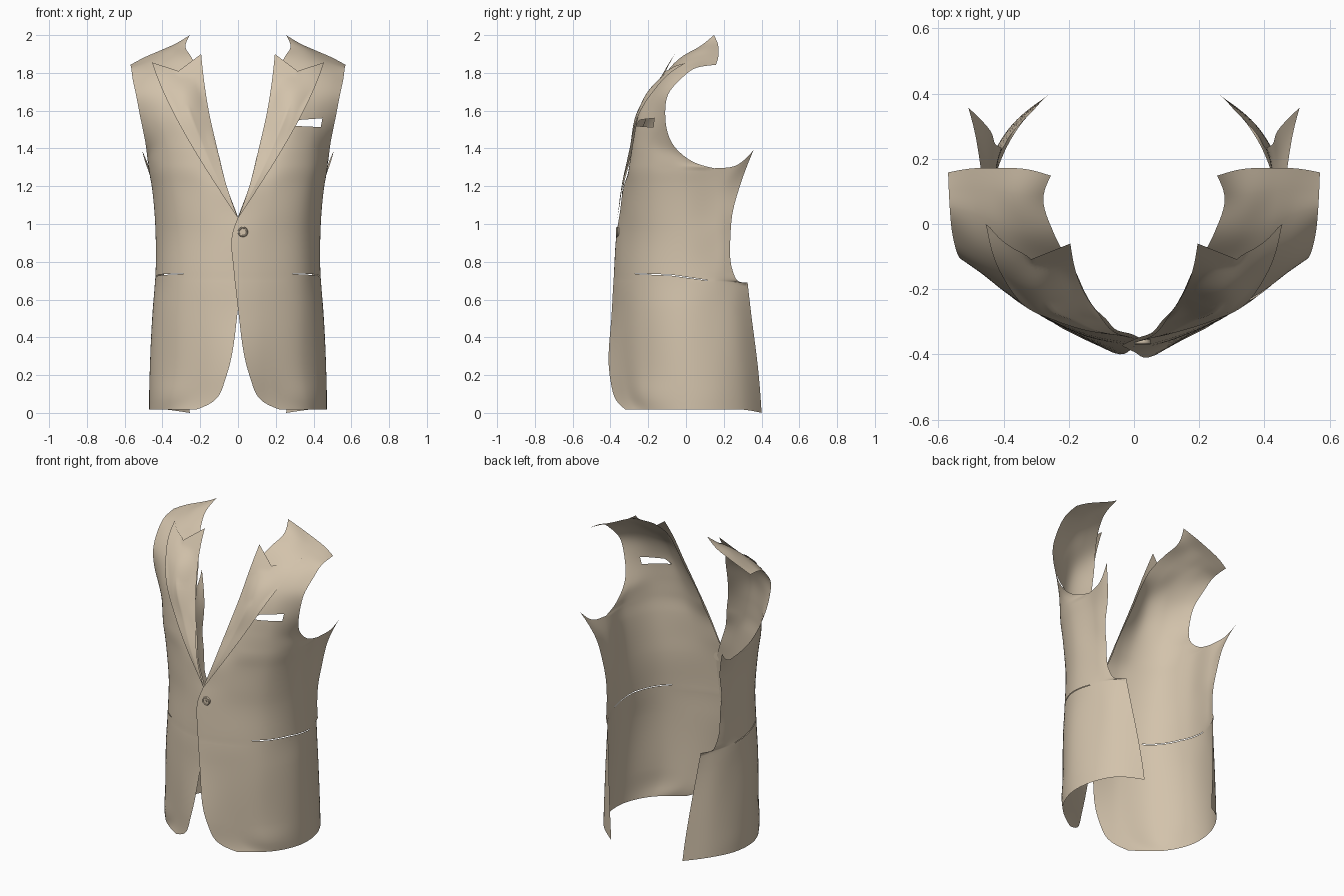
import bpy, bmesh, math
from mathutils import Vector as V
from mathutils.bvhtree import BVHTree

if "Cube" in bpy.data.objects:
    bpy.data.objects.remove(bpy.data.objects["Cube"])

cloth = bpy.data.materials.new("beige cloth")
cloth.diffuse_color = (0.65, 0.545, 0.41, 1)
cloth.use_nodes = True
cloth.node_tree.nodes["Principled BSDF"].inputs["Base Color"].default_value = cloth.diffuse_color


def curve(pts, n):
    """Smooth chord-length spline through pts, n samples per span."""
    h = [max((b - a).length, 1e-5) for a, b in zip(pts, pts[1:])]
    d = [(b - a) / k for a, b, k in zip(pts, pts[1:], h)]
    m = [(d[i] * h[i + 1] + d[i + 1] * h[i]) / (h[i] + h[i + 1]) for i in range(len(d) - 1)]
    m = [1.5 * d[0] - 0.5 * m[0]] + m + [1.5 * d[-1] - 0.5 * m[-1]]
    out = []
    for i, k in enumerate(h):
        for j in range(n):
            t = j / n
            out.append(pts[i] * (2*t**3 - 3*t**2 + 1) + m[i] * k * (t**3 - 2*t**2 + t)
                       + pts[i + 1] * (3*t**2 - 2*t**3) + m[i + 1] * k * (t**3 - t**2))
    return out + [pts[-1].copy()]


def straight(pts, n):
    return [a.lerp(b, j / n) for a, b in zip(pts, pts[1:]) for j in range(n)] + [pts[-1]]


def grid_mesh(rows, s):
    """Quad sheet from rows of points; s = -1 mirrors it. The x>0 side overlaps in front."""
    bm = bmesh.new()
    vs = [[bm.verts.new((s * p.x, p.y - s * 0.007 * max(0, 1 - abs(p.x) / 0.15), p.z))
           for p in r] for r in rows]
    for a, b in zip(vs, vs[1:]):
        for j in range(min(len(a), len(b)) - 1):
            q = [a[j], a[j + 1], b[j + 1], b[j]]
            bm.faces.new(q if s > 0 else q[::-1]).smooth = True
    bmesh.ops.remove_doubles(bm, verts=bm.verts, dist=1e-5)
    return bm


def cut_hole(bm, poly, ax):
    """Cut a convex polygon, projected along one axis, out of the sheet."""
    lo = [min(p[i] for p in poly) for i in (0, 1)]
    hi = [max(p[i] for p in poly) for i in (0, 1)]
    cen = [sum(p[i] for p in poly) / len(poly) for i in (0, 1)]
    planes = []
    for a, b in zip(poly, poly[1:] + poly[:1]):
        co, no = V(), V()
        co[ax[0]], co[ax[1]] = a
        no[ax[0]], no[ax[1]] = a[1] - b[1], b[0] - a[0]
        c = V(); c[ax[0]], c[ax[1]] = cen
        if (c - co).dot(no) < 0:
            no = -no
        planes.append((co, no))
    for co, no in planes:
        fs = [f for f in bm.faces if all(
            min(v.co[ax[i]] for v in f.verts) < hi[i] + 0.002 and
            max(v.co[ax[i]] for v in f.verts) > lo[i] - 0.002 for i in (0, 1))]
        geom = fs + list({e for f in fs for e in f.edges}) + list({v for f in fs for v in f.verts})
        bmesh.ops.bisect_plane(bm, geom=geom, dist=1e-6, plane_co=co, plane_no=no)
    dead = [f for f in bm.faces
            if all((f.calc_center_median() - co).dot(no) > 0 for co, no in planes)]
    bmesh.ops.delete(bm, geom=dead, context='FACES')


def finish(bm, name):
    me = bpy.data.meshes.new(name)
    bm.to_mesh(me); bm.free()
    me.materials.append(cloth)
    ob = bpy.data.objects.new(name, me)
    bpy.context.collection.objects.link(ob)


# Front sections, hem to armpit: z, then x,y from the front edge to the side
front = [
    (.018, .22, -.32, .295, -.27, .385, -.19, .465, -.02, .455, .15),
    (.08, .11, -.375, .235, -.303, .37, -.217, .466, -.02, .455, .15),
    (.2, .06, -.40, .19, -.33, .352, -.23, .463, -.03, .45, .15),
    (.55, .0, -.385, .175, -.335, .348, -.23, .448, -.03, .43, .15),
    (.69, -.016, -.378, .17, -.333, .345, -.224, .435, -.03, .424, .15),
    (.705, -.018, -.377, .17, -.332, .345, -.223, .434, -.03, .423, .15),
    (.75, -.022, -.375, .17, -.33, .345, -.22, .432, -.03, .422, .15),
    (.95, -.03, -.362, .17, -.318, .342, -.215, .432, -.03, .425, .15),
    (1.05, .005, -.345, .175, -.315, .35, -.215, .438, -.03, .43, .15),
    (1.2, .06, -.325, .2, -.305, .37, -.212, .452, -.04, .448, .15),
    (1.295, .085, -.295, .23, -.297, .385, -.212, .467, -.045, .468, .15)]
# Back part of the same sections: two x,y points to the back edge
back = [(.386, .29, .255, .40), (.387, .287, .262, .395), (.388, .28, .275, .385),
        (.388, .255, .315, .342), (.388, .24, .333, .326), (.405, .208, .383, .268),
        (.411, .20, .394, .248), (.42, .194, .41, .236), (.43, .198, .425, .245),
        (.45, .215, .44, .285), (.484, .26, .508, .357)]
# Chest, armhole and shoulder sections in x,y,z
upper = [
    (.095, -.285, 1.34, .235, -.292, 1.34, .385, -.214, 1.34, .464, -.075, 1.34, .478, .025, 1.336),
    (.12, -.26, 1.43, .25, -.28, 1.43, .38, -.22, 1.43, .45, -.14, 1.43, .49, -.075, 1.43),
    (.155, -.20, 1.58, .28, -.25, 1.58, .39, -.205, 1.58, .47, -.15, 1.58, .52, -.11, 1.58),
    (.175, -.155, 1.69, .28, -.20, 1.69, .39, -.17, 1.69, .48, -.13, 1.69, .54, -.095, 1.685),
    (.205, -.105, 1.8, .3, -.11, 1.79, .39, -.10, 1.79, .48, -.07, 1.78, .557, -.03, 1.765),
    (.245, -.03, 1.88, .33, -.02, 1.875, .42, .0, 1.86, .49, .03, 1.845, .565, .05, 1.825),
    (.278, .08, 1.945, .35, .09, 1.93, .43, .1, 1.895, .5, .105, 1.865, .568, .105, 1.837),
    (.255, .148, 2.0, .33, .168, 1.955, .42, .172, 1.915, .5, .17, 1.88, .57, .158, 1.842)]

sections = []
for f, b in zip(front, back):
    xy = f[1:] + b
    sections.append([V((xy[i], xy[i + 1], f[0])) for i in range(0, 14, 2)])
sections[0][6].z = 0                      # hem drops at the back corner
sections[-1][5].z, sections[-1][6].z = 1.308, 1.39   # armhole rises to its back point
sections += [[V(r[i:i + 3]) for i in range(0, 15, 3)] for r in upper]
corner = {4: 10, 6: 4}                    # armpit and vent step stay sharp
columns = []
for c in range(7):
    pts = [r[c] for r in sections if len(r) > c]
    k = corner.get(c)
    columns.append(curve(pts[:k + 1], 6)[:-1] + curve(pts[k:], 6) if k else curve(pts, 6))
body_rows = [curve([c[k] for c in columns if len(c) > k], 8) for k in range(len(columns[0]))]

# Lapel: inner fold, middle, outer edge, ending in the notched peak
lapel = [
    (.0, -.350, 1.03, .0, -.351, 1.03, .0, -.352, 1.03),
    (.06, -.335, 1.2, .088, -.338, 1.2, .112, -.335, 1.2),
    (.11, -.275, 1.4, .18, -.298, 1.4, .237, -.298, 1.4),
    (.155, -.205, 1.6, .26, -.256, 1.6, .348, -.24, 1.6),
    (.185, -.12, 1.8, .30, -.155, 1.74, .415, -.135, 1.745),
    (.195, -.06, 1.9, .315, -.108, 1.81, .455, .0, 1.855)]
lap_cols = [curve([V(r[c:c + 3]) for r in lapel], 8) for c in (0, 3, 6)]
lapel_rows = [[p.copy() for p in straight(list(r), 10)] for r in zip(*lap_cols)]

# Rest the lapel just in front of the chest
flat = bmesh.new()
for a, b in zip(body_rows, body_rows[1:]):
    for j in range(min(len(a), len(b)) - 1):
        flat.faces.new([flat.verts.new(p) for p in (a[j], a[j + 1], b[j + 1], b[j])])
tree = BVHTree.FromBMesh(flat)
flat.free()
for row in lapel_rows:
    for p in row:
        hit = tree.ray_cast(V((p.x, -1, p.z)), V((0, 1, 0)))[0]
        if hit and hit.y < 0.1:
            p.y = min(p.y, hit.y - 0.010)

for s, side in ((1, "left"), (-1, "right")):
    body = grid_mesh(body_rows, s)
    # hip pocket slit in two pieces
    cut_hole(body, [(-.27, .735), (-.08, .727), (-.08, .732), (-.27, .739)], (1, 2))
    cut_hole(body, [(-.08, .727), (.115, .700), (.115, .703), (-.08, .732)], (1, 2))
    if s > 0:   # open chest pocket
        cut_hole(body, [(.285, 1.52), (.438, 1.513), (.447, 1.56), (.325, 1.551)], (0, 2))
    finish(body, side + "_front_panel")
    finish(grid_mesh(lapel_rows, s), side + "_lapel")

# Button: disc, raised rim and centre stitch
at = V((.026, -.360, .958))
rot = (math.pi / 2, 0, 0)
bpy.ops.mesh.primitive_cylinder_add(vertices=32, radius=.025, depth=.012, location=at, rotation=rot)
bpy.context.object.name = "button"
bpy.ops.mesh.primitive_torus_add(major_radius=.022, minor_radius=.005, major_segments=32,
                                 minor_segments=8, location=at + V((0, -.005, 0)), rotation=rot)
bpy.context.object.name = "button_rim"
bpy.ops.mesh.primitive_cylinder_add(vertices=16, radius=.008, depth=.006,
                                    location=at + V((0, -.007, 0)), rotation=rot)
bpy.context.object.name = "button_stitch"
for ob in bpy.data.objects:
    if ob.name.startswith("button"):
        ob.data.materials.append(cloth)
        bpy.ops.object.select_all(action='DESELECT')
        ob.select_set(True)
        bpy.context.view_layer.objects.active = ob
        bpy.ops.object.shade_smooth_by_angle()
